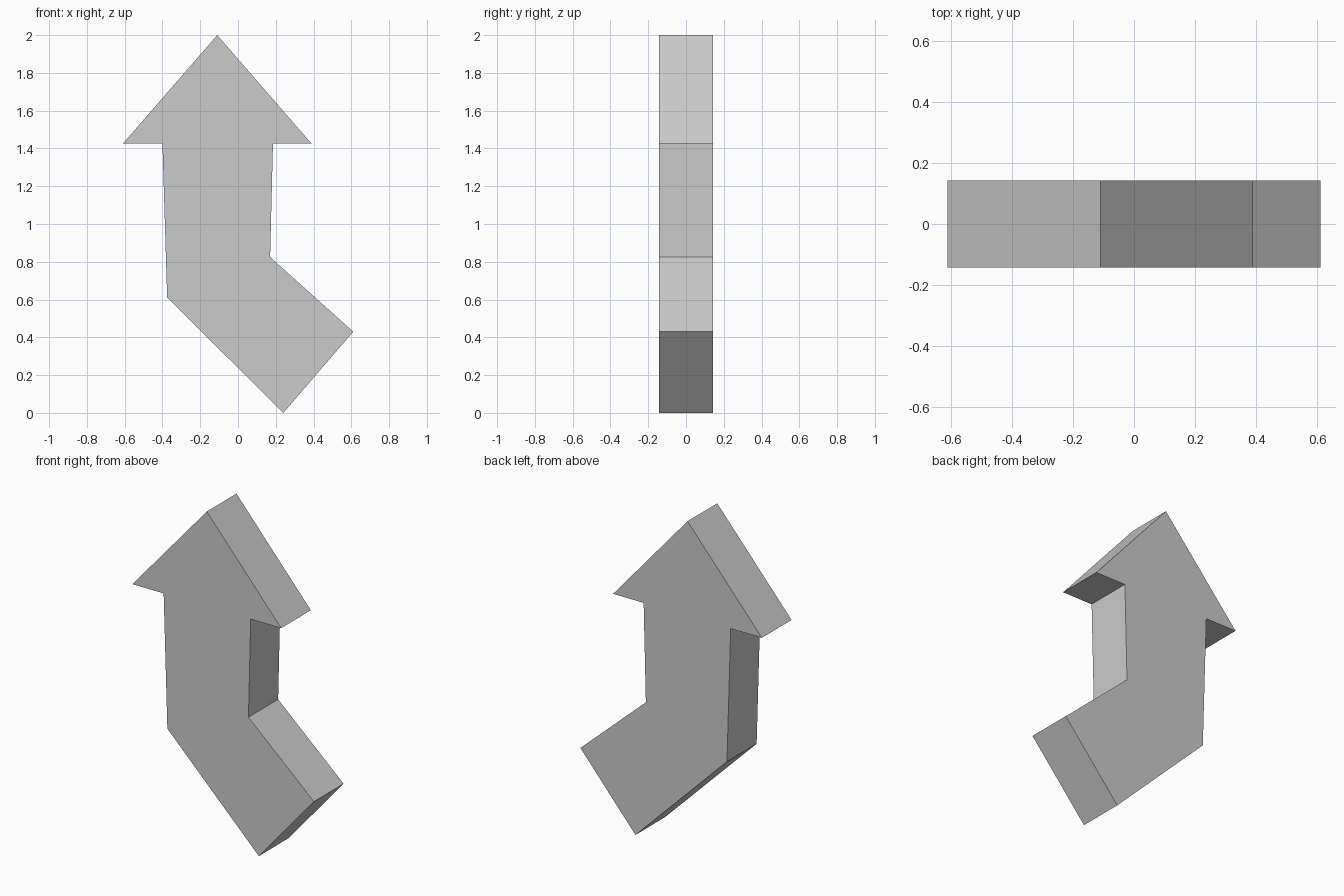
import bpy
import bmesh

cube = bpy.data.objects.get("Cube")
if cube:
    bpy.data.objects.remove(cube, do_unlink=True)

# Single plain grey
grey = bpy.data.materials.new("plain_grey")
grey.use_nodes = True
color = (0.6, 0.6, 0.6, 1)
grey.diffuse_color = color
grey.node_tree.nodes["Principled BSDF"].inputs["Base Color"].default_value = color

DEPTH = 0.285

# Bent arrow outline (x, z), counter-clockwise from the lowest corner
outline = [
    (0.24, 0), (0.61, 0.43),            # tail end
    (0.17, 0.825), (0.185, 1.425),      # inner bend and shaft
    (0.39, 1.425), (-0.11, 2), (-0.61, 1.425),  # arrow head
    (-0.4, 1.425), (-0.375, 0.61),      # outer shaft and bend
]

# Extrude the outline front to back
bm = bmesh.new()
front = bm.faces.new([bm.verts.new((x, -DEPTH / 2, z)) for x, z in outline])
back = bmesh.ops.extrude_face_region(bm, geom=[front], use_keep_orig=True)["geom"]
bmesh.ops.translate(bm, vec=(0, DEPTH, 0),
                    verts=[g for g in back if isinstance(g, bmesh.types.BMVert)])
bmesh.ops.recalc_face_normals(bm, faces=bm.faces)

mesh = bpy.data.meshes.new("bent_arrow")
bm.to_mesh(mesh)
bm.free()
mesh.materials.append(grey)
arrow = bpy.data.objects.new("bent_arrow", mesh)
bpy.context.collection.objects.link(arrow)
